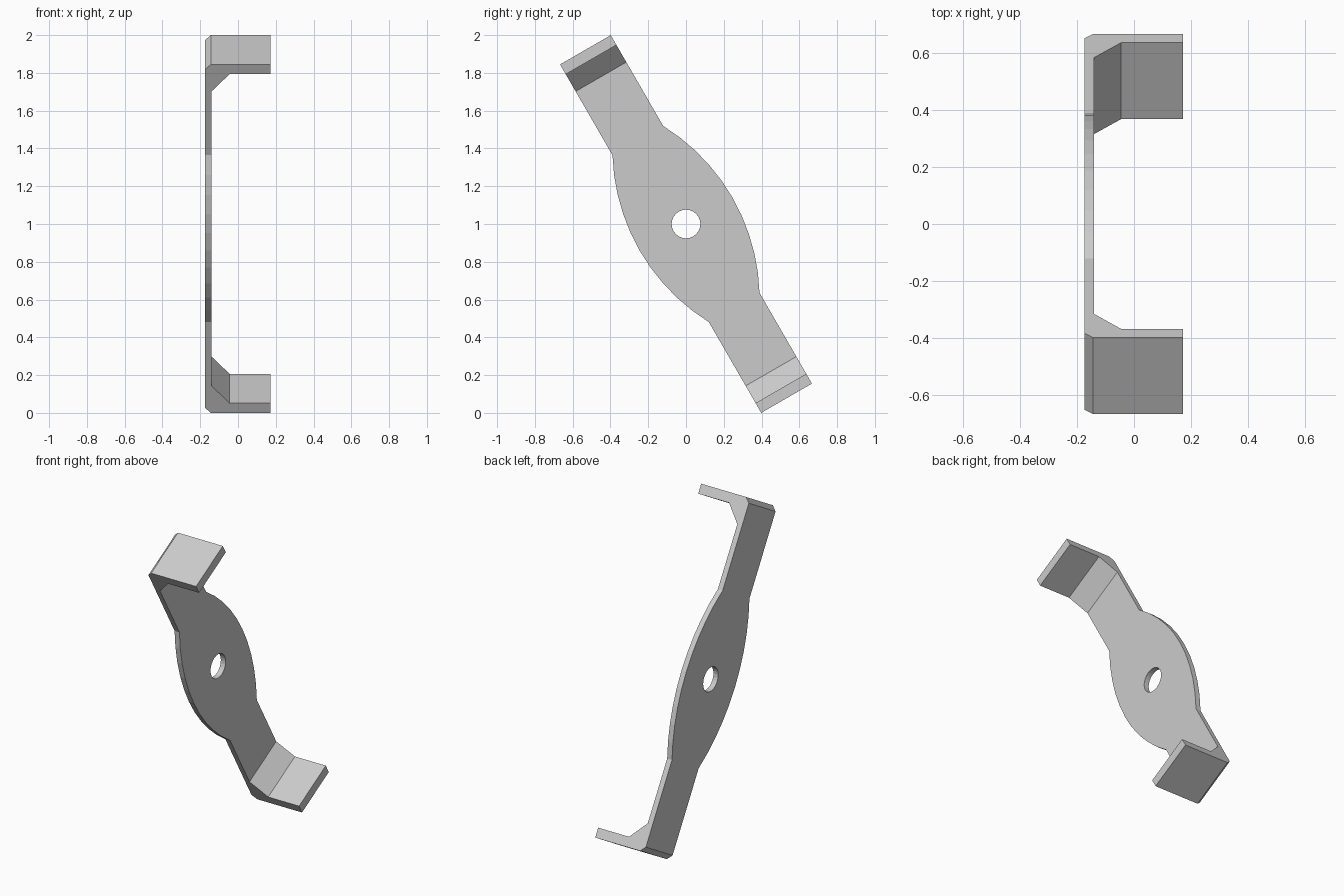
import bpy, bmesh, math
from mathutils import Matrix

cube = bpy.data.objects.get("Cube")
if cube:
    bpy.data.objects.remove(cube, do_unlink=True)

HALF_LEN, HALF_WIDTH = 1.065, 0.155
BACK, PLATE, TIP = -0.174, -0.14, 0.172
BULGE_LEN, BULGE_RISE, SEGMENTS = 0.51, 0.128, 10

steel = bpy.data.materials.new("light grey steel")
steel.use_nodes = True
grey = (0.6, 0.6, 0.6, 1)
steel.diffuse_color = grey
steel.node_tree.nodes["Principled BSDF"].inputs["Base Color"].default_value = grey


def prism(name, points, offset):
    """Closed solid made by sweeping a flat outline along an offset."""
    bm = bmesh.new()
    face = bm.faces.new([bm.verts.new(p) for p in points])
    swept = bmesh.ops.extrude_face_region(bm, geom=[face])["geom"]
    bmesh.ops.translate(bm, vec=offset,
                        verts=[v for v in swept if isinstance(v, bmesh.types.BMVert)])
    bmesh.ops.recalc_face_normals(bm, faces=bm.faces)
    mesh = bpy.data.meshes.new(name)
    bm.to_mesh(mesh)
    bm.free()
    mesh.materials.append(steel)
    obj = bpy.data.objects.new(name, mesh)
    bpy.context.collection.objects.link(obj)
    return obj


def mirrored(points):
    """Continue an outline with its copy mirrored across the second axis."""
    return points + [(a, -b) for a, b in reversed(points)]


# Side profile: strap with a chamfered corner and gusset at each turned end
side = mirrored([(BACK, HALF_LEN - 0.03), (BACK + 0.03, HALF_LEN),
                 (TIP, HALF_LEN), (TIP, HALF_LEN - 0.06),
                 (-0.045, HALF_LEN - 0.06), (PLATE, HALF_LEN - 0.165)])
# Order the outline so it runs once around the bracket
bracket = prism("mounting_bracket", [(x, -0.4, u) for x, u in side], (0, 0.8, 0))

# Face outline: straight arms with a shallow arc swelling at the middle
radius = (BULGE_LEN ** 2 + BULGE_RISE ** 2) / (2 * BULGE_RISE)
half_angle = math.asin(BULGE_LEN / radius)
edge = [(-1.3, HALF_WIDTH)]
for i in range(SEGMENTS + 1):
    a = half_angle * (2 * i / SEGMENTS - 1)
    edge.append((radius * math.sin(a),
                 HALF_WIDTH + BULGE_RISE - radius * (1 - math.cos(a))))
edge.append((1.3, HALF_WIDTH))
outline = prism("outline_cutter", [(-0.5, v, u) for u, v in mirrored(edge)], (1, 0, 0))

# Round bolt hole
ring = [(-0.5, 0.076 * math.cos(math.tau * i / 24), 0.076 * math.sin(math.tau * i / 24))
        for i in range(24)]
hole = prism("hole_cutter", ring, (1, 0, 0))

# Trim the strap to its outline and drill it
bpy.context.view_layer.objects.active = bracket
for cutter, operation in ((outline, "INTERSECT"), (hole, "DIFFERENCE")):
    cutter.hide_render = True
    mod = bracket.modifiers.new(cutter.name, "BOOLEAN")
    mod.object, mod.operation, mod.solver = cutter, operation, "EXACT"
    bpy.ops.object.modifier_apply(modifier=mod.name)
    bpy.data.objects.remove(cutter, do_unlink=True)

# Lean the bracket and stand it on the floor
bracket.data.transform(Matrix.Translation((0, 0, 1)) @ Matrix.Rotation(math.radians(30), 4, "X"))
